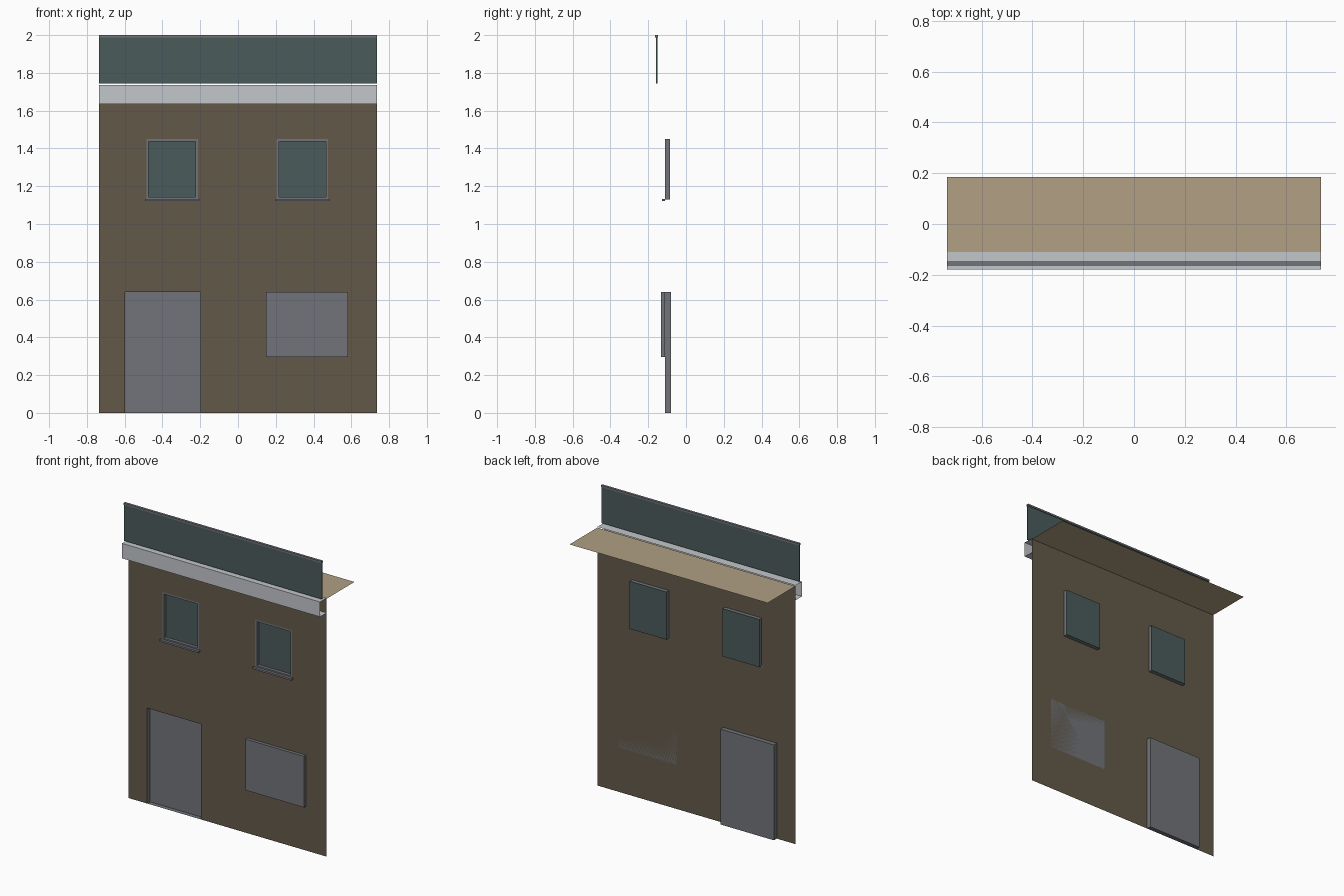
import bpy
import bmesh

cube = bpy.data.objects.get("Cube")
if cube:
    bpy.data.objects.remove(cube, do_unlink=True)


def material(name, *rgb):
    """Flat material from 8-bit display values, stored as linear."""
    col = [((c / 255 + 0.055) / 1.055) ** 2.4 for c in rgb] + [1.0]
    m = bpy.data.materials.new(name)
    m.use_nodes = True
    m.diffuse_color = col
    m.node_tree.nodes["Principled BSDF"].inputs["Base Color"].default_value = col
    return m


BROWN = material("brown_wall", 99, 89, 74)
TAN = material("tan_roof", 177, 160, 131)
PALE = material("pale_grey_trim", 195, 199, 203)
GREY = material("mid_grey", 114, 116, 122)
TEAL = material("dark_teal", 75, 91, 91)


def finish(name, bm, mat):
    bmesh.ops.remove_doubles(bm, verts=bm.verts, dist=0.0001)
    me = bpy.data.meshes.new(name)
    bm.to_mesh(me)
    bm.free()
    me.materials.append(mat)
    ob = bpy.data.objects.new(name, me)
    bpy.context.scene.collection.objects.link(ob)
    return ob


def box(name, mat, x, y, z, skip=()):
    """Box over three ranges; sides named in skip are left open."""
    bm = bmesh.new()
    v = [bm.verts.new((a, b, c)) for a in x for b in y for c in z]
    sides = {"left": (4, 6, 7, 5), "right": (0, 1, 3, 2),
             "front": (0, 4, 5, 1), "back": (2, 3, 7, 6),
             "top": (1, 5, 7, 3), "bottom": (0, 2, 6, 4)}
    for side, ids in sides.items():
        if side not in skip:
            bm.faces.new([v[i] for i in ids])
    return finish(name, bm, mat)


W = 0.735                     # half width of the building
FACE = -0.11                  # plane of the wall
ROOF = 1.73
door = ((-0.597, -0.199), (0.0, 0.64))
windows = {"right": ((-0.485, -0.213), (1.13, 1.45)),
           "left": ((0.205, 0.477), (1.13, 1.45))}
holes = [door, *windows.values()]

# Wall sheet with openings for the door and windows
xs = sorted({-W, W} | {x for h in holes for x in h[0]})
zs = sorted({0.0, ROOF} | {z for h in holes for z in h[1]})
bm = bmesh.new()
for x0, x1 in zip(xs, xs[1:]):
    for z0, z1 in zip(zs, zs[1:]):
        cx, cz = (x0 + x1) / 2, (z0 + z1) / 2
        if any(h[0][0] < cx < h[0][1] and h[1][0] < cz < h[1][1] for h in holes):
            continue
        bm.faces.new([bm.verts.new((x, FACE, z)) for x, z in
                      ((x0, z0), (x1, z0), (x1, z1), (x0, z1))])
bmesh.ops.remove_doubles(bm, verts=bm.verts, dist=0.0001)
bmesh.ops.dissolve_limit(bm, angle_limit=0.01, verts=bm.verts, edges=bm.edges)
finish("wall", bm, BROWN)

# Flat roof sheet
bm = bmesh.new()
bm.faces.new([bm.verts.new((x, y, ROOF)) for x, y in
              ((-W, FACE), (W, FACE), (W, 0.185), (-W, 0.185))])
finish("roof", bm, TAN)

# Cornice: hollow channel open at both ends and against the wall
box("cornice", PALE, (-W, W), (-0.18, FACE), (1.635, 1.735),
    skip=("left", "right", "back"))

# Glass balustrade above the cornice with its rail
box("balustrade_panel", TEAL, (-W, W), (-0.159, -0.152), (1.745, 1.99))
box("balustrade_rail", GREY, (-W, W), (-0.164, -0.147), (1.988, 2.0))

# Recessed door, open to the front
box("door_recess", GREY, door[0], (FACE, -0.08), door[1], skip=("front",))

# Sign board beside the door
box("sign_board", GREY, (0.147, 0.582), (-0.132, FACE), (0.297, 0.64))

# Windows: frame bars set into the wall, glass at the back, sill in front
T = 0.012
for side, ((x0, x1), (z0, z1)) in windows.items():
    depth = (FACE, -0.086)
    bars = {"jamb_right": ((x0, x0 + T), (z0, z1)),
            "jamb_left": ((x1 - T, x1), (z0, z1)),
            "head": ((x0 + T, x1 - T), (z1 - T, z1)),
            "foot": ((x0 + T, x1 - T), (z0, z0 + T))}
    for part, (bx, bz) in bars.items():
        box(f"window_{part}_{side}", GREY, bx, depth, bz)
    box(f"window_glass_{side}", TEAL, (x0, x1), (-0.088, -0.084), (z0, z1))
    box(f"window_sill_{side}", GREY, (x0 - 0.008, x1 + 0.008),
        (-0.128, FACE), (z0 - 0.009, z0 + 0.003))
